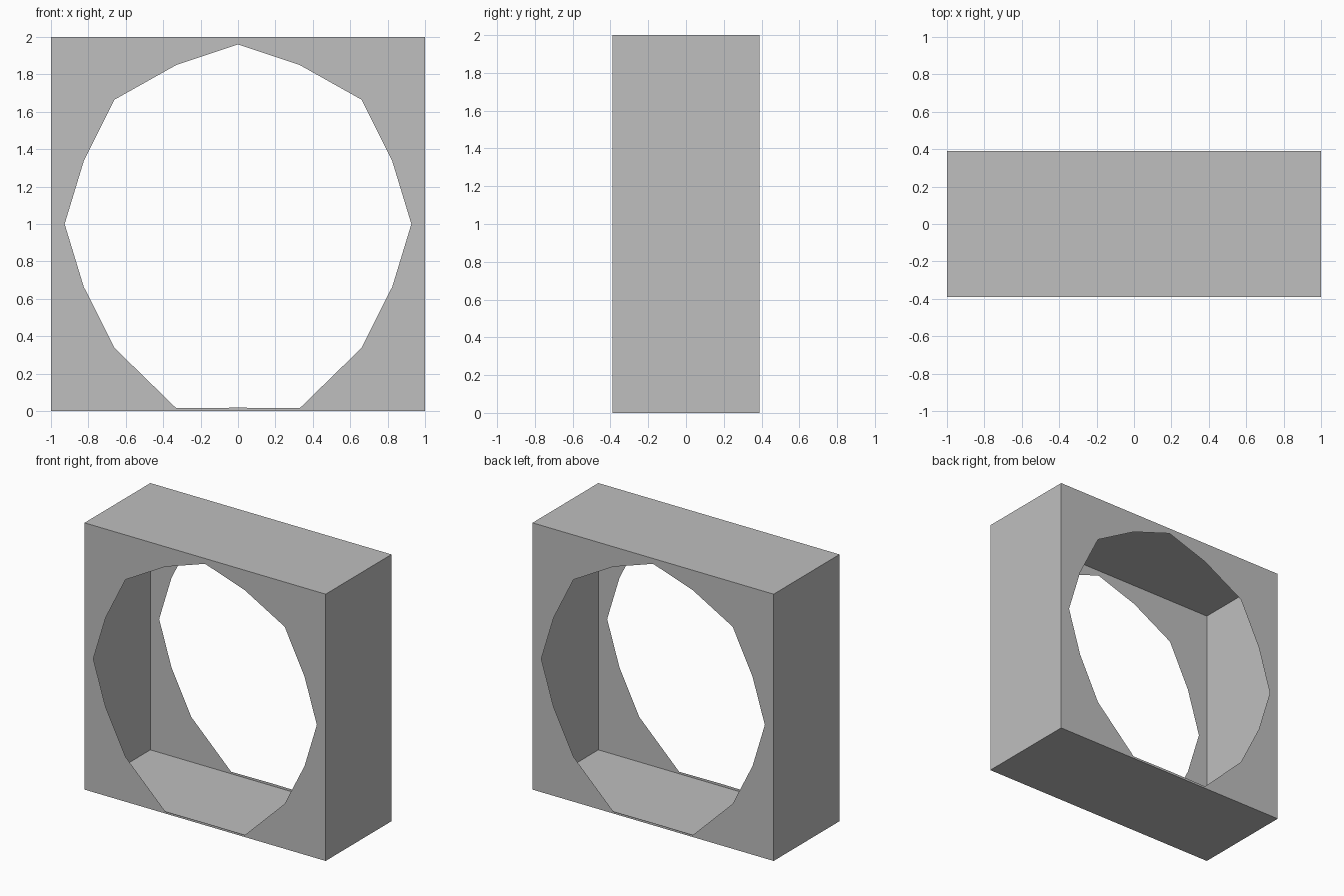
import bpy
import bmesh
from mathutils import Vector

HALF, DEPTH = 1.0, 0.39

cube = bpy.data.objects.get("Cube")
if cube:
    bpy.data.objects.remove(cube, do_unlink=True)

# Plain grey material
grey = bpy.data.materials.new("plain grey")
grey.use_nodes = True
colour = (0.52, 0.52, 0.52, 1)
grey.diffuse_color = colour
grey.node_tree.nodes["Principled BSDF"].inputs["Base Color"].default_value = colour

# Outlines: square border, and a faceted opening mirrored left to right
square = [(-HALF, 0), (HALF, 0), (HALF, 2 * HALF), (-HALF, 2 * HALF)]
right_side = [(0.33, 0.015), (0.66, 0.337), (0.825, 0.665), (0.927, 1),
              (0.825, 1.335), (0.66, 1.665), (0.33, 1.85)]
opening = ([(0, 0.018)] + right_side + [(0, 1.96)]
           + [(-x, z) for x, z in reversed(right_side)])


def add_loop(bm, outline, y):
    """Add a closed outline at depth y; return its vertices and edges."""
    verts = [bm.verts.new((x, y, z)) for x, z in outline]
    edges = [bm.edges.new((v, verts[i - 1])) for i, v in enumerate(verts)]
    return verts, edges


bm = bmesh.new()

# Front and back panels with the opening cut through
corners = []
for y in (-DEPTH, DEPTH):
    verts, edges = add_loop(bm, square, y)
    edges += add_loop(bm, opening, y)[1]
    bmesh.ops.triangle_fill(bm, edges=edges, use_beauty=True, normal=(0, -1, 0))
    corners.append(verts)

# Thin top, bottom and side walls joining the panels
front, back = corners
for i in range(len(square)):
    bm.faces.new((front[i - 1], front[i], back[i], back[i - 1]))

# Point every face away from the hollow centre
centre = Vector((0, 0, HALF))
bm.normal_update()
for face in bm.faces:
    if face.normal.dot(face.calc_center_median() - centre) < 0:
        face.normal_flip()

# Merge coplanar triangles into larger flat faces
bmesh.ops.join_triangles(bm, faces=[f for f in bm.faces if len(f.verts) == 3],
                         angle_face_threshold=0.1, angle_shape_threshold=0.7)

mesh = bpy.data.meshes.new("hollow_frame")
bm.to_mesh(mesh)
bm.free()
mesh.materials.append(grey)
bpy.context.collection.objects.link(bpy.data.objects.new("hollow_frame", mesh))
